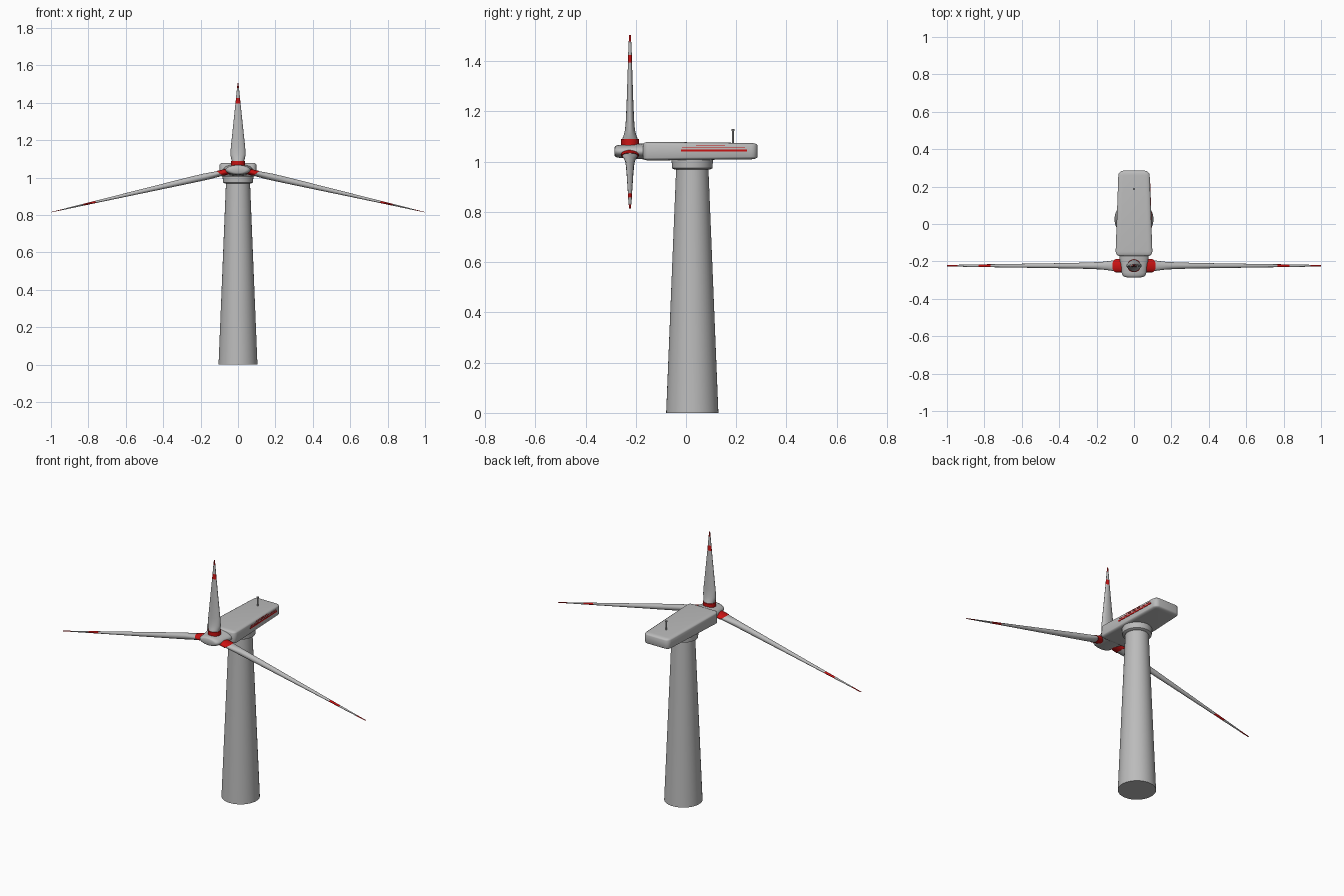
import bpy, bmesh, math
from mathutils import Matrix, Vector

if "Cube" in bpy.data.objects:
    bpy.data.objects.remove(bpy.data.objects["Cube"])


def material(name, rgb):
    m = bpy.data.materials.new(name)
    m.diffuse_color = (*rgb, 1)
    m.use_nodes = True
    m.node_tree.nodes["Principled BSDF"].inputs["Base Color"].default_value = m.diffuse_color
    return m


GREY = material("light grey", (0.5, 0.5, 0.5))
RED = material("signal red", (0.6, 0.006, 0.006))
STRETCH = 2.51  # the model is wide compared with its height


def finish(name, bm, mats, angle=35):
    bmesh.ops.recalc_face_normals(bm, faces=bm.faces)
    me = bpy.data.meshes.new(name)
    bm.to_mesh(me)
    bm.free()
    for m in mats:
        me.materials.append(m)
    me.shade_smooth()
    me.set_sharp_from_angle(angle=math.radians(angle))
    ob = bpy.data.objects.new(name, me)
    bpy.context.collection.objects.link(ob)
    return ob


def loft(name, stations, mat, mats, n=32, red=()):
    """Stack elliptical rings (height, half width, half depth) along local z."""
    bm = bmesh.new()
    rings = []
    for t, a, b in stations:
        rings.append([bm.verts.new(mat @ Vector((a * math.cos(2 * math.pi * k / n),
                                                 b * math.sin(2 * math.pi * k / n), t)))
                      for k in range(n)])
    bm.faces.new(rings[0])
    cap = bm.faces.new(rings[-1])
    for i in range(len(rings) - 1):
        for k in range(n):
            j = (k + 1) % n
            f = bm.faces.new((rings[i][k], rings[i][j], rings[i + 1][j], rings[i + 1][k]))
            f.material_index = int(i in red)
    cap.material_index = int(len(rings) - 2 in red)
    return finish(name, bm, mats)


# Tower and yaw collar
base = Matrix.Translation((0, 0.025, 0))
loft("tower", [(0, .104, .104), (.98, .064, .064)], base, [GREY], 48)
loft("yaw_collar", [(.968, .068, .068), (.974, .08, .08), (.998, .082, .082), (1.015, .082, .082)],
     base, [GREY], 48)

# Nacelle: tapered box, rounded before being flattened
bm = bmesh.new()
bmesh.ops.create_cube(bm, size=2)
for v in bm.verts:
    back = v.co.y > 0
    v.co.x *= .083 if back else .099
    v.co.z *= .081 if back else .094
    v.co.y = .285 if back else -.172
bmesh.ops.bevel(bm, geom=bm.edges[:], offset=.026, segments=4, profile=.5, affect='EDGES')
bmesh.ops.transform(bm, verts=bm.verts, matrix=Matrix.Translation((0, 0, 1.042)) @
                    Matrix.Diagonal((1, 1, 1 / STRETCH, 1)))
finish("nacelle", bm, [GREY], 40)

# Painted stripes on the right side of the nacelle
for i, (y0, y1, z, h) in enumerate([(-.02, .243, 1.045, .008), (-.015, .235, 1.056, .003),
                                    (.04, .155, 1.064, .003)]):
    bm = bmesh.new()
    bmesh.ops.create_cube(bm, size=1)
    for v in bm.verts:
        y = y0 if v.co.y < 0 else y1
        side = .099 - .016 * (y + .172) / .457
        v.co = (side + v.co.x * .003, y, z + v.co.z * h)
    finish(f"side_stripe_{i + 1}", bm, [RED])

# Weather mast
loft("weather_mast", [(1.06, .004, .004), (1.122, .004, .004), (1.122, .006, .006), (1.13, .006, .006)],
     Matrix.Translation((0, .187, 0)), [GREY], 10)

# Hub: flattened spinner running along y
hub = Matrix.Translation((0, 0, 1.041)) @ Matrix.Rotation(math.radians(-90), 4, 'X')
loft("hub", [(y, r, r / STRETCH) for y, r in
             [(-.285, .04), (-.282, .052), (-.274, .061), (-.26, .066), (-.22, .07),
              (-.185, .077), (-.16, .08)]], hub, [GREY], 32)

# Three blades turned evenly, then stretched sideways with the whole rotor
BLADE = [(0, .013, .032), (.021, .0135, .033), (.021, .0145, .035), (.045, .0145, .035),
         (.045, .0132, .031), (.058, .0148, .026), (.08, .0162, .020), (.12, .0152, .0165),
         (.2, .0118, .013), (.35, .0055, .008), (.38, .0043, .0075), (.433, .0022, .005),
         (.46, .0008, .004)]
for i, side in enumerate(("top", "right", "left")):
    m = (Matrix.Translation((0, -.223, 1.045)) @ Matrix.Diagonal((STRETCH, 1, 1, 1)) @
         Matrix.Rotation(math.radians(120 * i), 4, 'Y'))
    loft(f"{side}_blade", BLADE, m, [GREY, RED], 24, red=(1, 2, 3, 9, 11))
